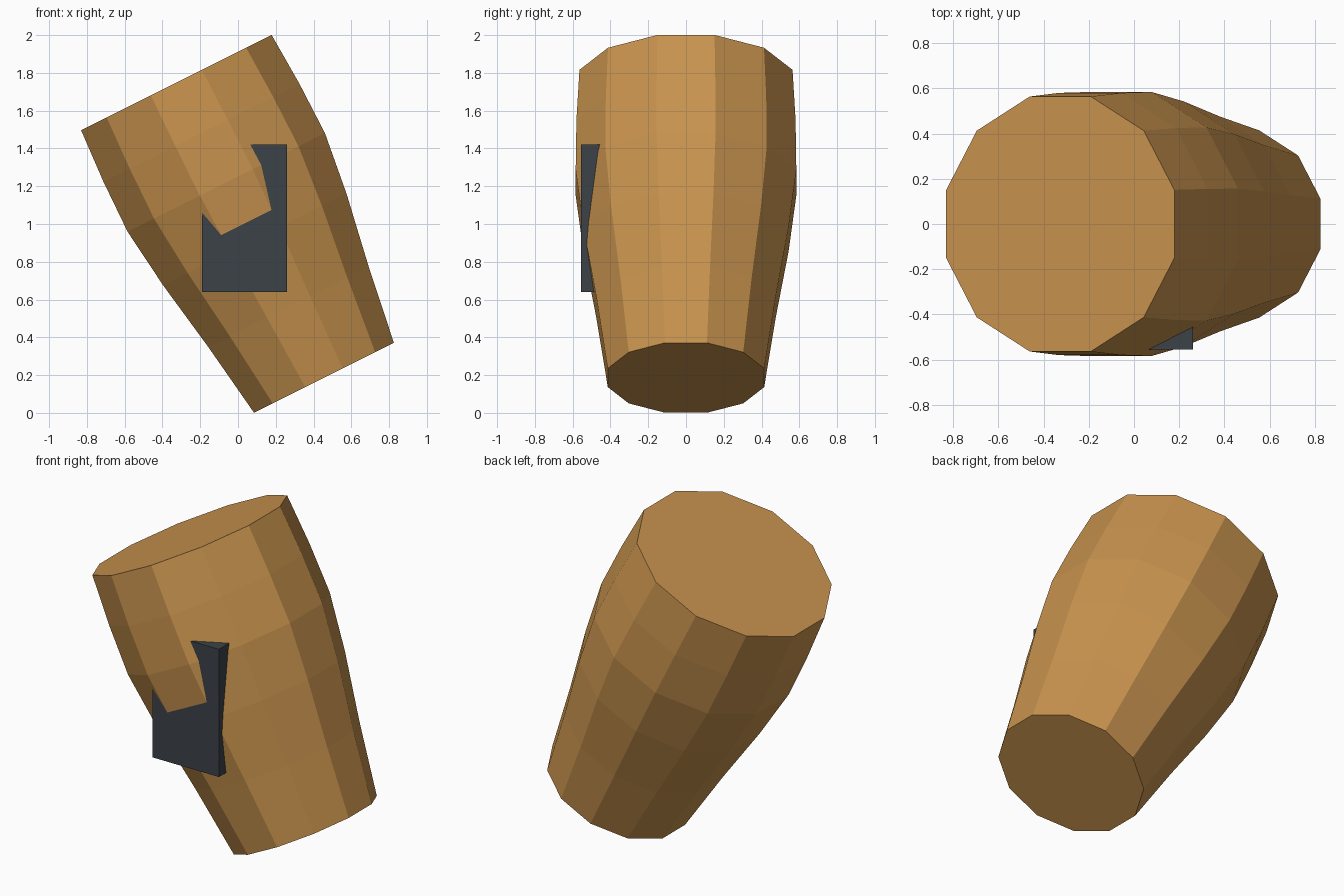
import bpy, bmesh, math
from mathutils import Matrix

if "Cube" in bpy.data.objects:
    bpy.data.objects.remove(bpy.data.objects["Cube"])


def srgb(r, g, b):
    lin = lambda c: c / 12.92 if c <= 0.04045 else ((c + 0.055) / 1.055) ** 2.4
    return tuple(lin(c / 255) for c in (r, g, b)) + (1,)


def material(name, color):
    m = bpy.data.materials.new(name)
    m.diffuse_color = color
    m.use_nodes = True
    m.node_tree.nodes["Principled BSDF"].inputs["Base Color"].default_value = m.diffuse_color
    return m


def make_object(name, bm, mat):
    bmesh.ops.recalc_face_normals(bm, faces=bm.faces[:])
    mesh = bpy.data.meshes.new(name)
    bm.to_mesh(mesh)
    bm.free()
    mesh.materials.append(mat)
    ob = bpy.data.objects.new(name, mesh)
    bpy.context.collection.objects.link(ob)
    return ob


wood = material("warm wood", srgb(200, 147, 78))
slate = material("dark slate", srgb(60, 66, 72))

# Tilted tapering barrel: (distance along axis, flat-side radius)
SIDES = 12
profile = [(0, .414), (.42, .475), (.82, .543), (1.156, .584), (1.45, .58), (1.747, .564)]
bm = bmesh.new()
rings = []
for t, apothem in profile:
    r = apothem / math.cos(math.pi / SIDES)
    angles = [(i + .5) * math.tau / SIDES for i in range(SIDES)]
    rings.append([bm.verts.new((r * math.cos(a), r * math.sin(a), t)) for a in angles])
for low, high in zip(rings, rings[1:]):
    for i in range(SIDES):
        j = (i + 1) % SIDES
        bm.faces.new((low[i], low[j], high[j], high[i]))
bm.faces.new(rings[0])
bm.faces.new(rings[-1])
tilt = Matrix.Translation((.455, 0, .186)) @ Matrix.Rotation(-math.atan(.5), 4, 'Y')
bm.transform(tilt)
make_object("barrel_body", bm, wood)

# Upright block sunk into the front of the barrel
bm = bmesh.new()
lo, hi = (-.19, -.555, .64), (.26, -.35, 1.42)
size = [h - l for l, h in zip(lo, hi)]
mid = [(h + l) / 2 for l, h in zip(lo, hi)]
bmesh.ops.create_cube(bm, size=1, matrix=Matrix.Translation(mid) @ Matrix.Diagonal((*size, 1)))
make_object("front_block", bm, slate)
